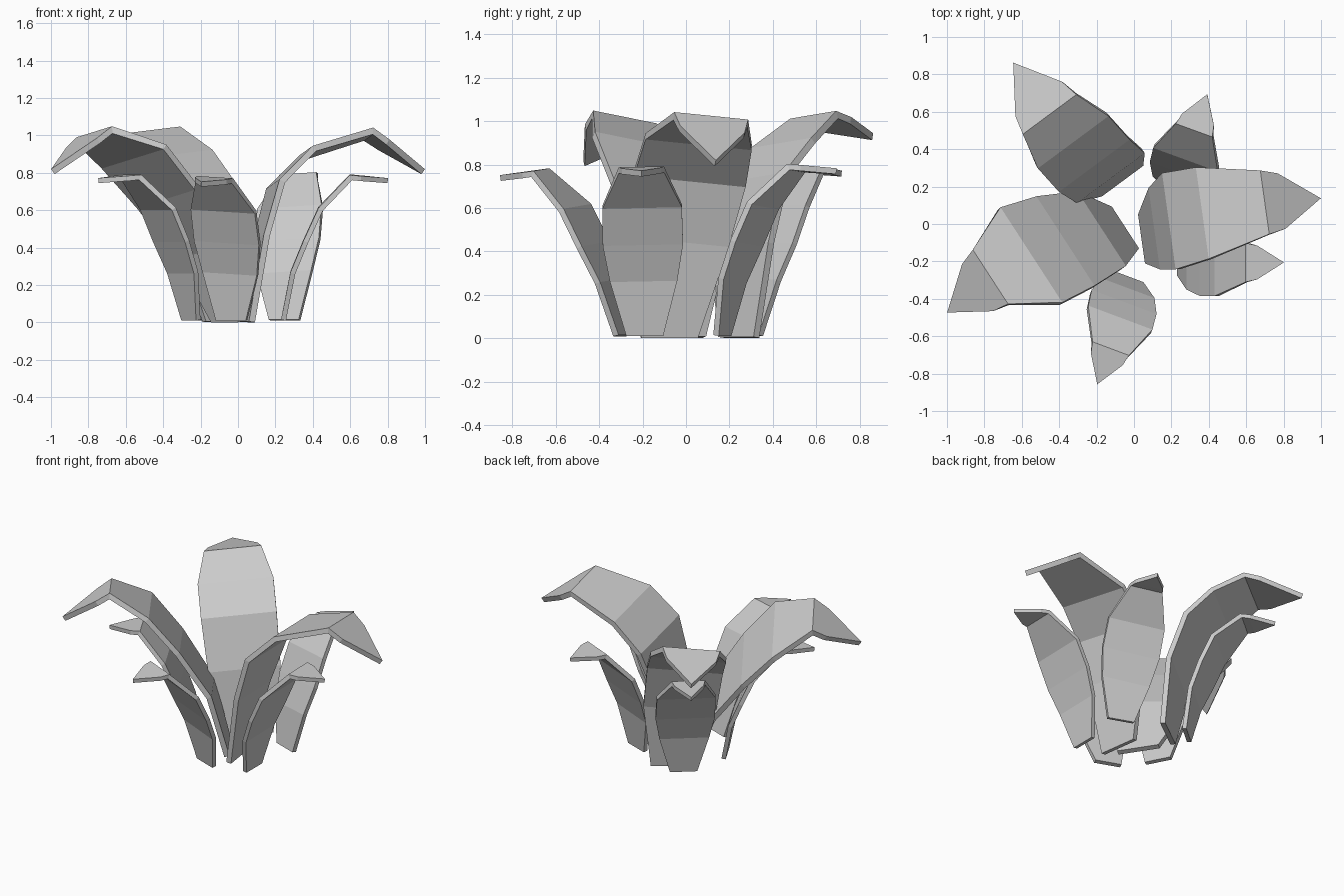
import bpy
from math import radians, sin, cos
from mathutils import Vector

if "Cube" in bpy.data.objects:
    bpy.data.objects.remove(bpy.data.objects["Cube"])


def leaf(name, base, angle, lean, profile, widths, thickness, pitch=0.0):
    """Folded strip: profile = (reach, height) per fold, last one is the tip."""
    a = radians(angle)
    out = Vector((cos(a), sin(a), 0))
    side = Vector((-sin(a), cos(a), 0))
    rows = list(zip(profile[:-1], widths))
    # shoulder in the last flat panel, just before the tip
    (r4, z4), (rt, zt) = profile[-2], profile[-1]
    rows.append(((r4 + 0.3 * (rt - r4), z4 + 0.3 * (zt - z4)), widths[-1] * 0.87))

    def place(r, z, w, tilt):
        p = Vector((base[0], base[1], 0)) + out * (r + z * pitch)
        p += side * (z * lean + w)
        p.z = z - r * pitch - w * tilt
        return p

    verts = []
    for i, ((r, z), w) in enumerate(rows):
        tilt = lean if i else 0          # base edge stays level
        verts += [place(r, z, -w, tilt), place(r, z, w, tilt)]
    verts.append(place(rt, zt, 0, lean))
    n = len(rows)
    faces = [(2 * i, 2 * i + 2, 2 * i + 3, 2 * i + 1) for i in range(n - 1)]
    faces.append((2 * n - 2, 2 * n, 2 * n - 1))

    mesh = bpy.data.meshes.new(name)
    mesh.from_pydata(verts, [], faces)
    ob = bpy.data.objects.new(name, mesh)
    bpy.context.collection.objects.link(ob)
    mod = ob.modifiers.new("thickness", 'SOLIDIFY')
    mod.thickness = thickness
    mod.offset = -1
    mod.use_even_offset = True


# Large leaves
leaf("large_leaf_right", (0.04, -0.08), 8, 0.10,
     [(0, 0.006), (0.075, 0.45), (0.158, 0.74), (0.341, 0.92), (0.68, 1.025), (0.98, 0.82)],
     [0.132, 0.22, 0.26, 0.247, 0.172], 0.033)
leaf("large_leaf_back", (-0.06, 0.23), 126.5, 0.10,
     [(0, 0.006), (0.05, 0.42), (0.156, 0.74), (0.324, 0.90), (0.519, 1.03), (0.857, 0.945)],
     [0.137, 0.225, 0.235, 0.235, 0.178], 0.033)
leaf("large_leaf_left", (-0.045, -0.02), 213, -0.17,
     [(0, 0.009), (0.11, 0.39), (0.308, 0.68), (0.501, 0.90), (0.749, 1.02), (1.047, 0.82)],
     [0.133, 0.238, 0.285, 0.303, 0.173], 0.033)

# Small leaves share one profile
small = [(0, 0.015), (0.05, 0.27), (0.12, 0.44), (0.20, 0.615), (0.367, 0.79), (0.572, 0.772)]
small_w = [0.085, 0.155, 0.185, 0.183, 0.104]
for name, base, angle, lean, pitch in (
        ("small_leaf_right", (0.23, -0.19), 0, -0.02, 0.0),
        ("small_leaf_back_right", (0.245, 0.155), 70, 0.06, -0.02),
        ("small_leaf_back_left", (-0.175, 0.28), 130, 0.0, 0.0),
        ("small_leaf_left", (-0.24, -0.06), 207.5, 0.0, 0.0),
        ("small_leaf_front", (-0.03, -0.28), 249.5, 0.06, 0.035)):
    leaf(name, base, angle, lean, small, small_w, 0.027, pitch)
